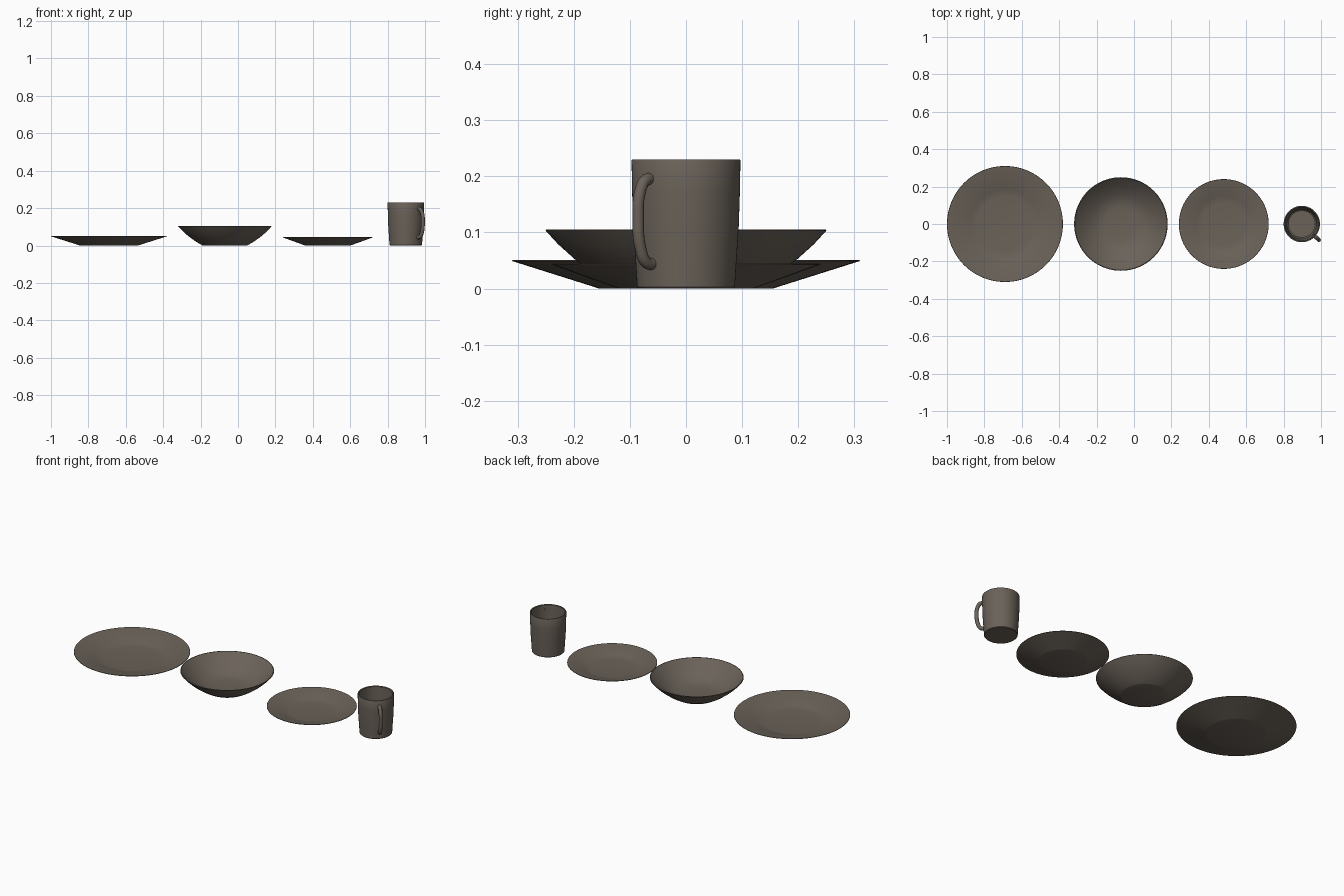
import bpy, bmesh, math
from mathutils import Vector

if "Cube" in bpy.data.objects:
    bpy.data.objects.remove(bpy.data.objects["Cube"])

clay = bpy.data.materials.new("warm_grey_stoneware")
clay.diffuse_color = (0.145, 0.122, 0.100, 1)
clay.use_nodes = True
clay.node_tree.nodes["Principled BSDF"].inputs["Base Color"].default_value = clay.diffuse_color


def finish(obj, angle):
    obj.data.materials.append(clay)
    bpy.ops.object.select_all(action='DESELECT')
    obj.select_set(True)
    bpy.context.view_layer.objects.active = obj
    bpy.ops.object.shade_smooth_by_angle(angle=math.radians(angle))


def lathe(name, x, profile, angle=30, sides=96):
    """Revolve an (r, z) profile that starts and ends on the axis."""
    bm = bmesh.new()
    verts = [bm.verts.new((r, 0, z)) for r, z in profile]
    edges = [bm.edges.new(p) for p in zip(verts, verts[1:])]
    bmesh.ops.spin(bm, geom=verts + edges, axis=(0, 0, 1), cent=(0, 0, 0),
                   angle=math.tau, steps=sides)
    bmesh.ops.remove_doubles(bm, verts=bm.verts[:], dist=1e-5)
    bmesh.ops.recalc_face_normals(bm, faces=bm.faces[:])
    mesh = bpy.data.meshes.new(name)
    bm.to_mesh(mesh)
    bm.free()
    obj = bpy.data.objects.new(name, mesh)
    obj.location.x = x
    bpy.context.collection.objects.link(obj)
    finish(obj, angle)
    return obj


# Two plates of the same shape: flat base and well, straight sloping rim
for name, x, r, base, h in (("dinner_plate", -0.69, 0.31, 0.155, 0.051),
                            ("side_plate", 0.48, 0.24, 0.12, 0.045)):
    lathe(name, x, [(0, 0), (base, 0), (base + 0.006, 0.002), (r, h - 0.002),
                    (r - 0.001, h), (r - 0.004, h),
                    (base + 0.03, 0.015), (base + 0.012, 0.011),
                    (base - 0.005, 0.009), (0, 0.009)], angle=25)

# Bowl: gently bellied wall, rounded inside
lathe("bowl", -0.07, [(0, 0), (0.118, 0), (0.123, 0.002), (0.160, 0.024),
                      (0.198, 0.052), (0.228, 0.079), (0.250, 0.103),
                      (0.249, 0.105), (0.246, 0.105),
                      (0.222, 0.081), (0.192, 0.056), (0.155, 0.031),
                      (0.120, 0.015), (0.085, 0.010), (0, 0.009)])

# Mug body: near-cylinder narrowing to its foot
MUG_X = 0.897
lathe("mug_body", MUG_X, [(0, 0), (0.084, 0), (0.087, 0.003), (0.090, 0.05),
                          (0.094, 0.11), (0.096, 0.17), (0.097, 0.228),
                          (0.096, 0.230), (0.091, 0.230), (0.089, 0.228),
                          (0.088, 0.17), (0.086, 0.11), (0.082, 0.05),
                          (0.079, 0.016), (0.072, 0.010), (0, 0.010)])

# Mug handle: round tube along a smooth bow, pointing front right
curve = bpy.data.curves.new("mug_handle_path", 'CURVE')
curve.dimensions = '3D'
curve.bevel_depth = 0.0105
curve.bevel_resolution = 4
curve.resolution_u = 8
curve.use_fill_caps = True
path = [(0.086, 0.194), (0.104, 0.194), (0.120, 0.172), (0.125, 0.125),
        (0.119, 0.073), (0.103, 0.046), (0.083, 0.044)]
turn = math.radians(-43)
spline = curve.splines.new('BEZIER')
spline.bezier_points.add(len(path) - 1)
for point, (r, z) in zip(spline.bezier_points, path):
    point.co = Vector((r * math.cos(turn), r * math.sin(turn), z))
    point.handle_left_type = point.handle_right_type = 'AUTO'
temp = bpy.data.objects.new("mug_handle_path", curve)
bpy.context.collection.objects.link(temp)
bpy.context.view_layer.update()
mesh = bpy.data.meshes.new_from_object(
    temp.evaluated_get(bpy.context.evaluated_depsgraph_get()))
bpy.data.objects.remove(temp)
mesh.materials.clear()
handle = bpy.data.objects.new("mug_handle", mesh)
handle.location.x = MUG_X
bpy.context.collection.objects.link(handle)
finish(handle, 50)
